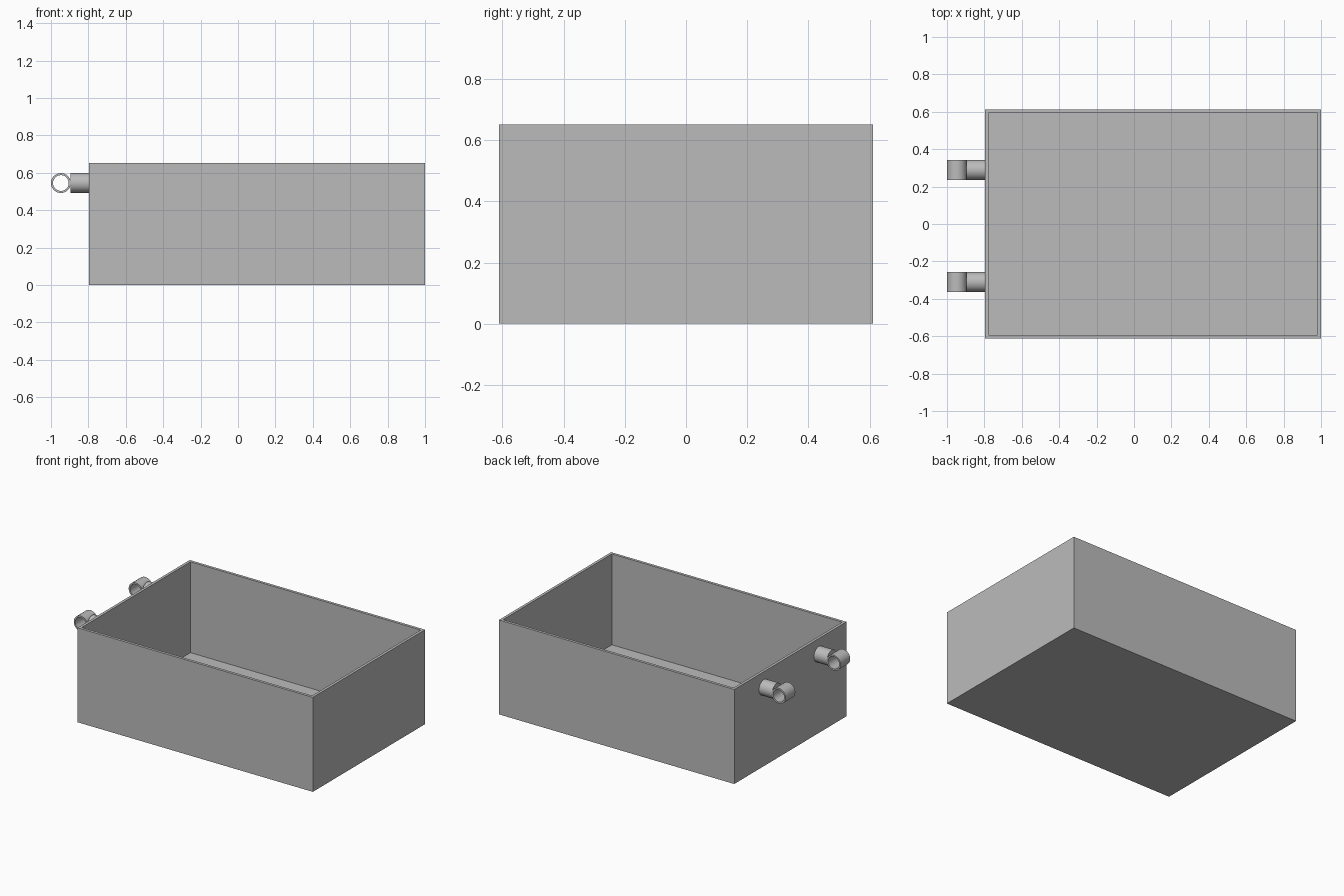
import bpy, bmesh, math
from mathutils import Vector, Matrix

cube = bpy.data.objects.get("Cube")
if cube:
    bpy.data.objects.remove(cube, do_unlink=True)

# Single grey finish
grey = bpy.data.materials.new("plain grey")
grey.use_nodes = True
grey.diffuse_color = (0.5, 0.5, 0.5, 1)
grey.node_tree.nodes["Principled BSDF"].inputs["Base Color"].default_value = (0.5, 0.5, 0.5, 1)

LEFT, RIGHT, HALF_Y, HEIGHT = -0.797, 1.0, 0.612, 0.652
WALL, FLOOR = 0.027, 0.025
RADIUS, BORE, PIN_Z = 0.053, 0.042, 0.545
RING_X = -1 + RADIUS


def add_part(name, bm, smooth=False):
    bmesh.ops.recalc_face_normals(bm, faces=bm.faces)
    mesh = bpy.data.meshes.new(name)
    bm.to_mesh(mesh)
    bm.free()
    mesh.materials.append(grey)
    obj = bpy.data.objects.new(name, mesh)
    bpy.context.collection.objects.link(obj)
    if smooth:
        bpy.ops.object.select_all(action="DESELECT")
        obj.select_set(True)
        bpy.context.view_layer.objects.active = obj
        bpy.ops.object.shade_smooth_by_angle(angle=math.radians(30))
    return obj


# Open tray: a block whose top is inset and pushed down to the floor
bm = bmesh.new()
bmesh.ops.create_cube(bm, size=1)
bmesh.ops.scale(bm, vec=(RIGHT - LEFT, 2 * HALF_Y, HEIGHT), verts=bm.verts)
bmesh.ops.translate(bm, vec=((RIGHT + LEFT) / 2, 0, HEIGHT / 2), verts=bm.verts)
top = max(bm.faces, key=lambda f: f.calc_center_median().z)
bmesh.ops.inset_region(bm, faces=[top], thickness=WALL)
floor = bmesh.ops.extrude_discrete_faces(bm, faces=[top])["faces"][0]
bmesh.ops.translate(bm, vec=(0, 0, FLOOR - HEIGHT), verts=floor.verts)
add_part("open_box", bm)


def hinge_pin(name, y):
    # Round stem reaching from the wall to the ring
    start = RING_X + RADIUS - 0.002
    bm = bmesh.new()
    bmesh.ops.create_cone(
        bm, cap_ends=True, segments=48, radius1=RADIUS, radius2=RADIUS, depth=LEFT - start,
        matrix=Matrix.Translation(((LEFT + start) / 2, y, PIN_Z)) @ Matrix.Rotation(math.pi / 2, 4, "Y"))
    add_part(name + "_stem", bm, True)


def hinge_ring(name, y):
    # Hollow ring: a rectangular section spun about the front-to-back axis
    bm = bmesh.new()
    section = [(BORE, -RADIUS), (RADIUS, -RADIUS), (RADIUS, RADIUS), (BORE, RADIUS)]
    verts = [bm.verts.new((RING_X + r, y + d, PIN_Z)) for r, d in section]
    edges = [bm.edges.new((verts[i], verts[i - 1])) for i in range(4)]
    bmesh.ops.spin(bm, geom=verts + edges, cent=Vector((RING_X, y, PIN_Z)),
                   axis=(0, 1, 0), angle=math.tau, steps=48)
    bmesh.ops.remove_doubles(bm, verts=bm.verts, dist=0.0005)
    add_part(name + "_ring", bm, True)


for name, y in (("back_hinge", 0.289), ("front_hinge", -0.31)):
    hinge_pin(name, y)
    hinge_ring(name, y)
